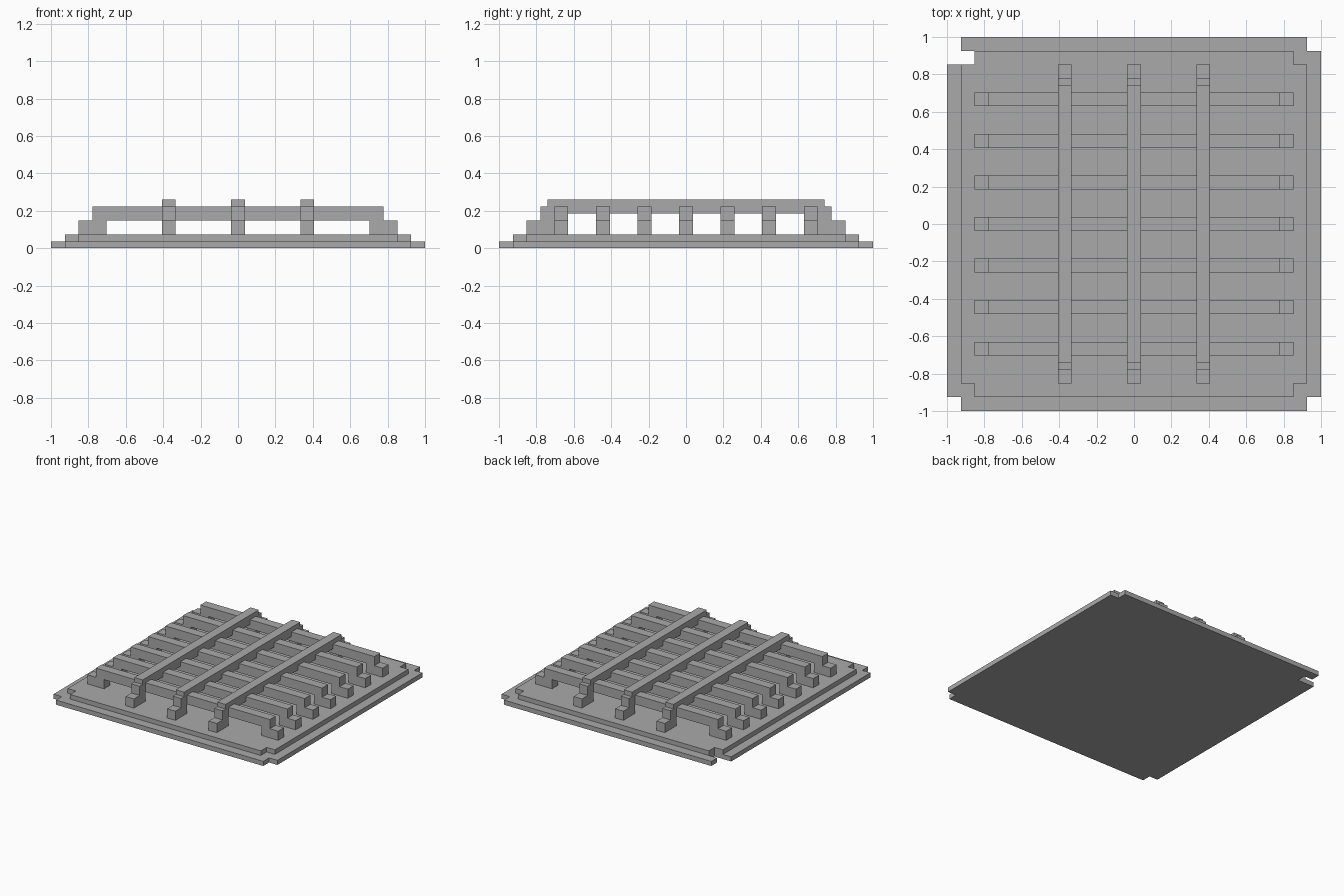
import bpy
import bmesh
from mathutils import Vector

cube = bpy.data.objects.get("Cube")
if cube:
    bpy.data.objects.remove(cube, do_unlink=True)

U = 1 / 27  # the module every part is sized in

GREY = (0.4, 0.4, 0.4, 1)
steel = bpy.data.materials.new("plain grey")
steel.diffuse_color = GREY
steel.use_nodes = True
steel.node_tree.nodes["Principled BSDF"].inputs["Base Color"].default_value = GREY


def extrude(name, outline, direction):
    """Solid from a flat outline swept along a direction, in modules."""
    bm = bmesh.new()
    face = bm.faces.new([bm.verts.new(Vector(p) * U) for p in outline])
    swept = bmesh.ops.extrude_face_region(bm, geom=[face])["geom"]
    verts = [g for g in swept if isinstance(g, bmesh.types.BMVert)]
    bmesh.ops.translate(bm, verts=verts, vec=Vector(direction) * U)
    bmesh.ops.recalc_face_normals(bm, faces=bm.faces)
    mesh = bpy.data.meshes.new(name)
    bm.to_mesh(mesh)
    bm.free()
    mesh.materials.append(steel)
    obj = bpy.data.objects.new(name, mesh)
    bpy.context.collection.objects.link(obj)


def slab(name, outer, inner, z, back_left_cut):
    """Square plate with stepped corners; the back left one is special."""
    o, i = outer, inner
    pts = [(i, -o), (i, -i), (o, -i), (o, i), (i, i), (i, o)]
    pts += back_left_cut
    pts += [(-o, -i), (-i, -i), (-i, -o)]
    extrude(name, [(x, y, z) for x, y in pts], (0, 0, 1))


def mirrored(half):
    """Full profile from its right half, listed from bottom to top to bottom."""
    return half + [(-a, b) for a, b in reversed(half)]


# Stepped base, with a deeper cut in one corner of the lower plate
slab("lower_plate", 27, 25, 0, [(-25, 27), (-25, 25), (-23, 25), (-23, 23), (-27, 23)])
slab("upper_plate", 25, 23, 1, [(-23, 25), (-23, 23), (-25, 23)])

# Crosswise slats on end feet
slat = mirrored([(19, 4), (19, 2), (23, 2), (23, 4), (21, 4), (21, 6)])
for n in range(7):
    y = (n - 3) * 6 - 1
    extrude(f"slat_{n + 1}", [(a, y, b) for a, b in slat], (0, 2, 0))

# Lengthwise rails lying over the slats
rail = mirrored([(19, 5), (19, 2), (23, 2), (23, 4), (21, 4), (21, 6), (20, 6), (20, 7)])
for n, side in enumerate(("right", "middle", "left")):
    x = (n - 1) * 10 - 1
    extrude(f"{side}_rail", [(x, a, b) for a, b in rail], (2, 0, 0))
